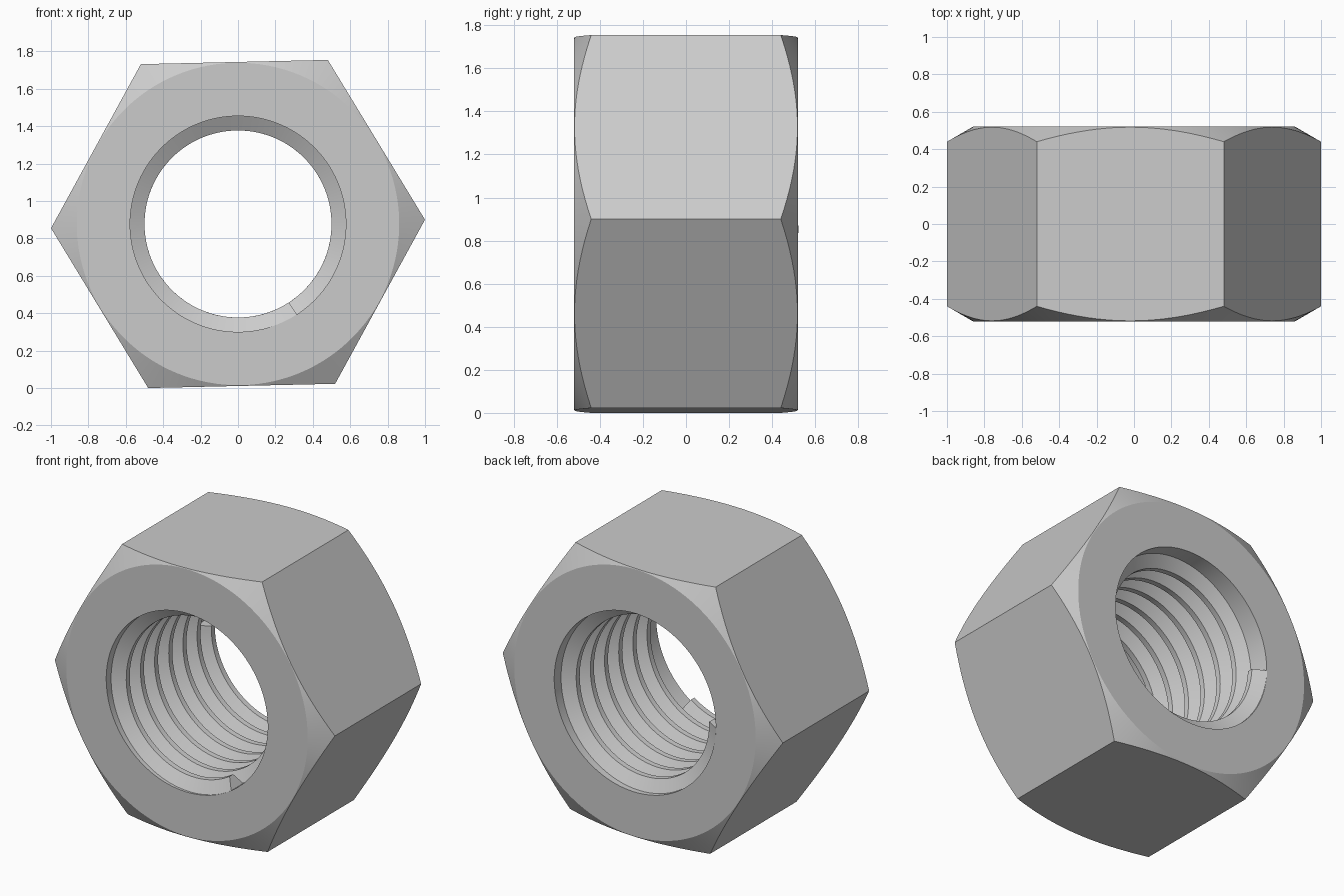
import bpy, bmesh
from math import cos, sin, pi, radians, sqrt

cube = bpy.data.objects.get("Cube")
if cube:
    bpy.data.objects.remove(cube)

# Main dimensions
HALF = 0.52               # half thickness along y
CORNER = 1.0              # hexagon corner radius
FLAT = CORNER * sqrt(3) / 2
FACE = 0.862              # radius of the flat end faces
ROOT, CREST = 0.577, 0.5  # thread radii
PITCH, TURNS = 0.1445, 6.34
TILT = radians(1.3)
CENTRE_Z = sin(pi / 3 + TILT)

steel = bpy.data.materials.new("grey steel")
steel.use_nodes = True
colour = (0.6, 0.6, 0.6, 1)
steel.diffuse_color = colour
steel.node_tree.nodes["Principled BSDF"].inputs["Base Color"].default_value = colour


def point(r, a, y):
    return (r * cos(a), y, CENTRE_Z + r * sin(a))


def loft(name, sections, loop):
    """Skin closed cross-sections, joined in a loop or capped at both ends."""
    bm = bmesh.new()
    rings = [[bm.verts.new(p) for p in s] for s in sections]
    pairs = list(zip(rings, rings[1:]))
    if loop:
        pairs.append((rings[-1], rings[0]))
    else:
        bm.faces.new(rings[0])
        bm.faces.new(rings[-1])
    n = len(rings[0])
    for a, b in pairs:
        for i in range(n):
            j = (i + 1) % n
            bm.faces.new((a[i], a[j], b[j], b[i]))
    bmesh.ops.recalc_face_normals(bm, faces=bm.faces)
    mesh = bpy.data.meshes.new(name)
    bm.to_mesh(mesh)
    bm.free()
    mesh.materials.append(steel)
    obj = bpy.data.objects.new(name, mesh)
    bpy.context.collection.objects.link(obj)
    bpy.ops.object.select_all(action='DESELECT')
    obj.select_set(True)
    bpy.context.view_layer.objects.active = obj
    bpy.ops.object.shade_smooth_by_angle(angle=radians(25))
    return obj


# Hexagonal body: round bore, flat ends and 30 degree conical corner chamfers
PER_SIDE = 20
body = []
for i in range(6 * PER_SIDE):
    local = (i % PER_SIDE) / PER_SIDE * pi / 3
    a = TILT + i / PER_SIDE * pi / 3
    rim = FLAT / cos(local - pi / 6)
    edge = HALF - (rim - FACE) * 0.58
    profile = [(ROOT, -HALF), (FACE, -HALF), (rim, -edge),
               (rim, edge), (FACE, HALF), (ROOT, HALF)]
    body.append([point(r, a, y) for r, y in profile])
loft("hex_body", body, True)

# Right-handed internal thread: a trapezoid ridge swept along a helix
base, tip = PITCH * 7 / 16, PITCH / 8
ridge = [(ROOT + 0.002, -base), (CREST, -tip), (CREST, tip), (ROOT + 0.002, base)]
steps = int(TURNS * 96)
thread = []
for i in range(steps + 1):
    t = TURNS * i / steps
    a = radians(-57) - 2 * pi * t
    y = -HALF + base + PITCH * t
    thread.append([point(r, a, y + dy) for r, dy in ridge])
loft("internal_thread", thread, False)
